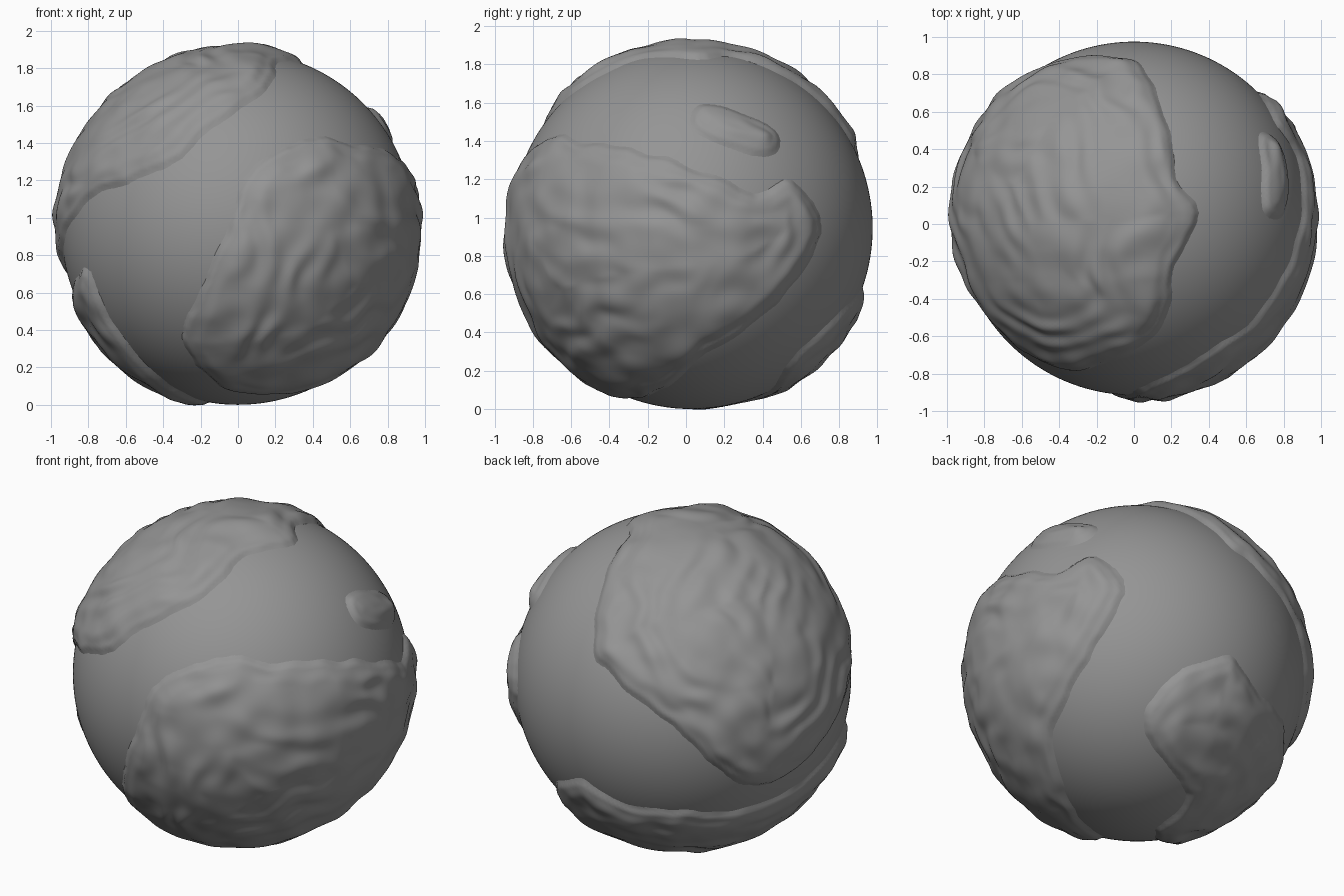
import bpy, bmesh, math
from mathutils import Vector, noise

if "Cube" in bpy.data.objects:
    bpy.data.objects.remove(bpy.data.objects["Cube"])

R = 0.945
C = Vector((0, 0.03, R))

grey = bpy.data.materials.new("dark_grey")
grey.diffuse_color = (0.3, 0.3, 0.3, 1)
grey.use_nodes = True
grey.node_tree.nodes["Principled BSDF"].inputs["Base Color"].default_value = grey.diffuse_color


def view(az, el):
    # right, up and toward-viewer axes of a viewing direction
    a, e = math.radians(az), math.radians(el)
    toward = Vector((math.sin(a) * math.cos(e), -math.cos(a) * math.cos(e), math.sin(e)))
    right = Vector((math.cos(a), math.sin(a), 0))
    return right, toward.cross(right), toward


FRONT, SIDE, TOP = view(0, 0), view(90, 0), view(0, 90)
BACK_LEFT, BACK_RIGHT = view(215, 20), view(142, -31)


def project(axes, points):
    # points of a flat view projected on to the globe, as unit vectors
    right, up, toward = axes
    grid = axes in (FRONT, SIDE, TOP)
    out = []
    for u, v in points:
        if grid:
            u, v = u - C.dot(right), v - C.dot(up)
        w = math.sqrt(max(0, R * R - u * u - v * v))
        out.append((right * u + up * v + toward * w).normalized())
    return out


def smooth(t):
    t = min(1, max(0, t))
    return t * t * (3 - 2 * t)


def rounded(pts, steps=4):
    # closed smooth curve through the coast points
    n, out = len(pts), []
    for i in range(n):
        a, b, c, d = (pts[(i + k) % n] for k in range(4))
        for s in range(steps):
            t = s / steps
            p = b + (c - a) * (t / 2) + (a * 2 - b * 5 + c * 4 - d) * (t * t / 2) \
                + (b * 3 - a - c * 3 + d) * (t ** 3 / 2)
            out.append(p.normalized())
    return out


def signed_distance(x, y, poly):
    # positive inside the polygon, negative outside
    best, inside = 9, False
    px, py = poly[-1]
    for qx, qy in poly:
        dx, dy = qx - px, qy - py
        t = ((x - px) * dx + (y - py) * dy) / (dx * dx + dy * dy + 1e-12)
        t = min(1, max(0, t))
        best = min(best, (x - px - t * dx) ** 2 + (y - py - t * dy) ** 2)
        if (py > y) != (qy > y) and x < px + (y - py) * dx / dy:
            inside = not inside
        px, py = qx, qy
    return math.sqrt(best) * (1 if inside else -1)


def land_height(d, sd):
    # coastal step, inland rise and soft broken ridges that follow the coast
    if sd < 0:
        return max(-0.02, sd * 0.6)
    strength = 0.004 + 0.007 * noise.noise(d * 3 + Vector((5, 2, 0)))
    ridge = math.sin(sd * 32 + noise.noise(d * 3) * 5) * strength
    lumps = noise.noise(d * 6 + Vector((3, 1, 7))) * 0.014
    h = 0.022 * smooth(sd / 0.045) + 0.016 * smooth((sd - 0.04) / 0.09)
    return min(0.058, h + (ridge + lumps) * smooth((sd - 0.02) / 0.08))


def add_object(name, bm):
    for f in bm.faces:
        f.smooth = True
    me = bpy.data.meshes.new(name)
    bm.to_mesh(me)
    bm.free()
    me.materials.append(grey)
    ob = bpy.data.objects.new(name, me)
    ob.location = C
    bpy.context.collection.objects.link(ob)


def make_land(name, pts, wobble=0.022):
    mid = sum(pts, Vector()).normalized()
    ax = mid.orthogonal().normalized()
    ay = mid.cross(ax)

    def flat(d):
        # flatten the globe around the middle of this land
        p, q = d.dot(ax), d.dot(ay)
        k = math.acos(max(-1, min(1, d.dot(mid)))) / (math.hypot(p, q) + 1e-9)
        return p * k, q * k

    poly = [flat(d) for d in rounded(pts)]
    reach = max(math.hypot(*p) for p in poly) + 0.08
    bm = bmesh.new()
    bmesh.ops.create_icosphere(bm, subdivisions=7, radius=1)
    sea = []
    for v in bm.verts:
        d = v.co.normalized()
        x, y = flat(d)
        sd = signed_distance(x, y, poly) if math.hypot(x, y) < reach else -1
        sd += noise.noise(d * 7) * wobble
        if sd < -0.04:
            sea.append(v)
        else:
            v.co = d * (R + land_height(d, sd))
    bmesh.ops.delete(bm, geom=sea, context='VERTS')
    add_object(name, bm)


# ocean globe
globe = bmesh.new()
bmesh.ops.create_icosphere(globe, subdivisions=6, radius=R)
add_object("ocean_globe", globe)

# continent over the top and left
make_land("northern_continent",
          project(TOP, [(.03, .86), (.12, .7), (.2, .48), (.23, .24), (.34, .06), (.22, -.25), (.15, -.55)])
          + project(FRONT, [(-.1, 1.5), (-.38, 1.26), (-.76, 1.11), (-.9, .96)])
          + project(BACK_LEFT, [(.63, -.47), (.34, -.55), (-.07, -.19), (-.28, -.03), (-.42, .1)]))

# continent across the front and right
make_land("eastern_continent",
          project(FRONT, [(.42, 1.44), (.08, 1.27), (-.05, .98), (-.2, .62), (-.3, .36), (-.1, .1)])
          + project(BACK_RIGHT, [(-.29, -.84), (-.48, -.36), (-.37, -.04), (-.1, .46)])
          + project(SIDE, [(.56, 1.2), (.36, 1.13), (0, 1.28), (-.55, 1.4)]))

# continent low at the back left
make_land("southern_continent",
          project(BACK_LEFT, [(-.57, -.51), (-.4, -.63), (0, -.69), (.34, -.69)])
          + project(FRONT, [(-.82, .73), (-.7, .5), (-.45, .18)])
          + project(BACK_RIGHT, [(.11, -.87), (.27, -.66), (.02, -.32), (.07, -.1), (.28, .07)]))

# rounded island on the right, tilted down toward the back
oval = []
for i in range(12):
    a = i * math.tau / 12
    c, s = math.cos(a), math.sin(a)
    p = .25 * math.copysign(abs(c) ** .8, c)
    q = .1 * math.copysign(abs(s) ** .7, s)
    oval.append((.255 + p * .94 + q * .34, 1.455 - p * .34 + q * .94))
make_land("small_island", project(SIDE, oval), 0.01)
